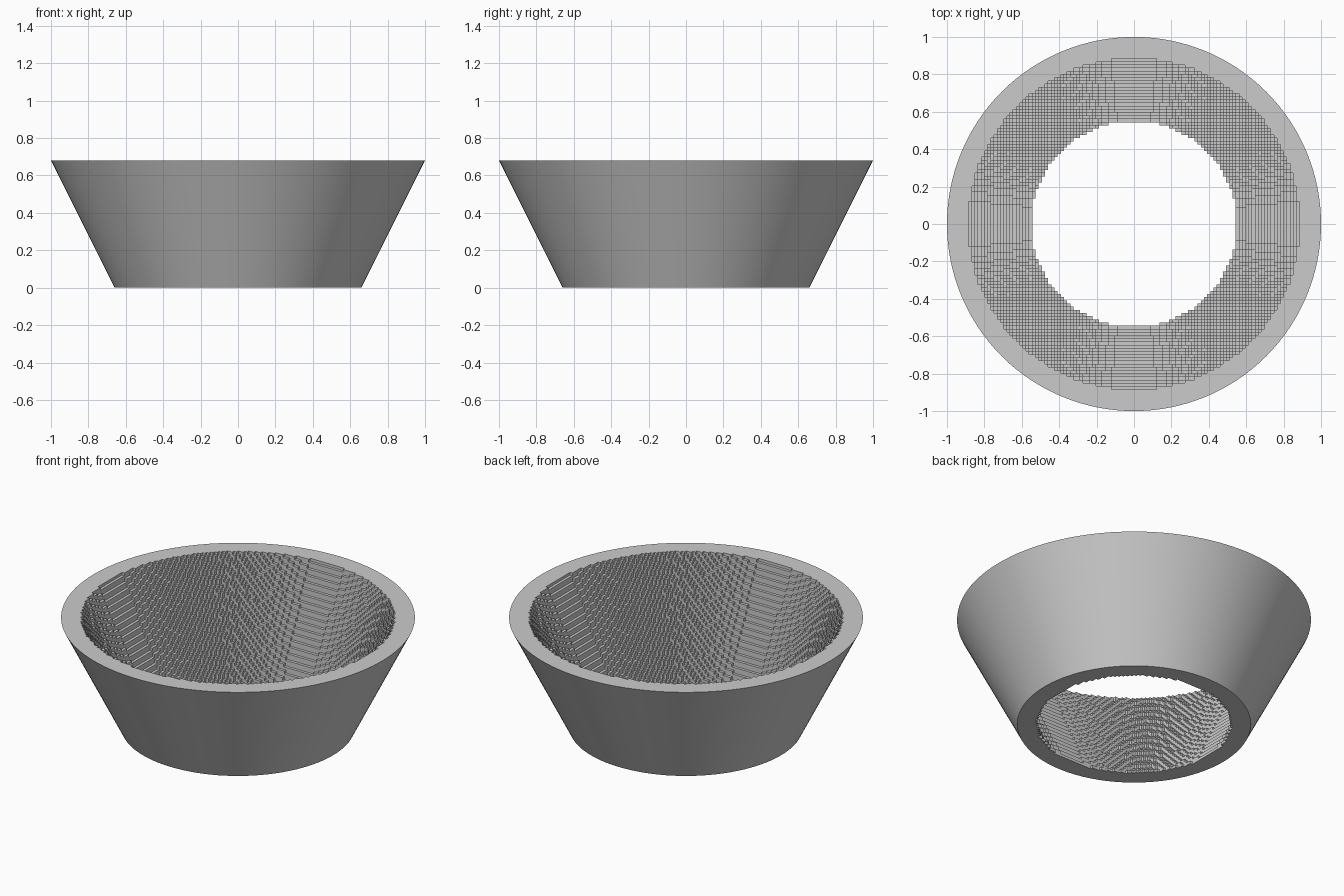
import bpy, bmesh, math
from mathutils import Vector

if "Cube" in bpy.data.objects:
    bpy.data.objects.remove(bpy.data.objects["Cube"])

HEIGHT, LAYERS, SIDES = 0.68, 40, 128
CELL = HEIGHT / LAYERS
OUTER_BOTTOM, OUTER_TOP = 0.66, 1.0
INNER_BOTTOM, INNER_TOP = 0.547, 0.888
N = int(INNER_TOP / CELL) + 2

bm = bmesh.new()
grid = {}


def corner(i, j, k):
    """Shared vertex at a grid corner."""
    if (i, j, k) not in grid:
        grid[i, j, k] = bm.verts.new((i * CELL, j * CELL, k * CELL))
    return grid[i, j, k]


def quad(corners, normal):
    """Grid quad wound to face the given direction."""
    pts = [Vector(c) for c in corners]
    if (pts[1] - pts[0]).cross(pts[2] - pts[1]).dot(Vector(normal)) < 0:
        corners = corners[::-1]
    bm.faces.new([corner(*c) for c in corners])


def hollow(k):
    """Grid cells that are empty in layer k of the bore."""
    r = INNER_BOTTOM + (INNER_TOP - INNER_BOTTOM) * (k + 0.5) / LAYERS
    return {(i, j) for i in range(-N, N) for j in range(-N, N)
            if math.hypot(i + 0.5, j + 0.5) * CELL < r}


# Stepped bore: upright walls and small level ledges
below = None
for k in range(LAYERS):
    cells = hollow(k)
    for i, j in cells:
        for d in (1, -1):
            if (i + d, j) not in cells:
                x = i + (d > 0)
                quad([(x, j, k), (x, j + 1, k), (x, j + 1, k + 1), (x, j, k + 1)], (-d, 0, 0))
            if (i, j + d) not in cells:
                y = j + (d > 0)
                quad([(i, y, k), (i + 1, y, k), (i + 1, y, k + 1), (i, y, k + 1)], (0, -d, 0))
        if below is not None and (i, j) not in below:
            quad([(i, j, k), (i + 1, j, k), (i + 1, j + 1, k), (i, j + 1, k)], (0, 0, 1))
    below = cells


# Smooth conical outside
def ring(r, z):
    return [bm.verts.new((r * math.cos(2 * math.pi * s / SIDES),
                          r * math.sin(2 * math.pi * s / SIDES), z)) for s in range(SIDES)]


low, high = ring(OUTER_BOTTOM, 0), ring(OUTER_TOP, HEIGHT)
for s in range(SIDES):
    t = (s + 1) % SIDES
    bm.faces.new((low[s], low[t], high[t], high[s]))

# Flat rims joining the outside to the bore
for z, up in ((0, -1), (HEIGHT, 1)):
    edges = [e for e in bm.edges if e.is_boundary
             and all(abs(v.co.z - z) < 1e-5 for v in e.verts)]
    result = bmesh.ops.triangle_fill(bm, edges=edges, use_beauty=True, normal=(0, 0, up))
    for f in result["geom"]:
        if isinstance(f, bmesh.types.BMFace):
            f.normal_update()
            if f.normal.z * up < 0:
                f.normal_flip()

mesh = bpy.data.meshes.new("tapered_ring")
bm.to_mesh(mesh)
bm.free()
body = bpy.data.objects.new("tapered_ring", mesh)
bpy.context.collection.objects.link(body)

grey = bpy.data.materials.new("light_grey")
grey.diffuse_color = (0.6, 0.6, 0.6, 1)
grey.use_nodes = True
grey.node_tree.nodes["Principled BSDF"].inputs["Base Color"].default_value = grey.diffuse_color
mesh.materials.append(grey)

bpy.context.view_layer.objects.active = body
body.select_set(True)
bpy.ops.object.shade_smooth_by_angle(angle=math.radians(30))
